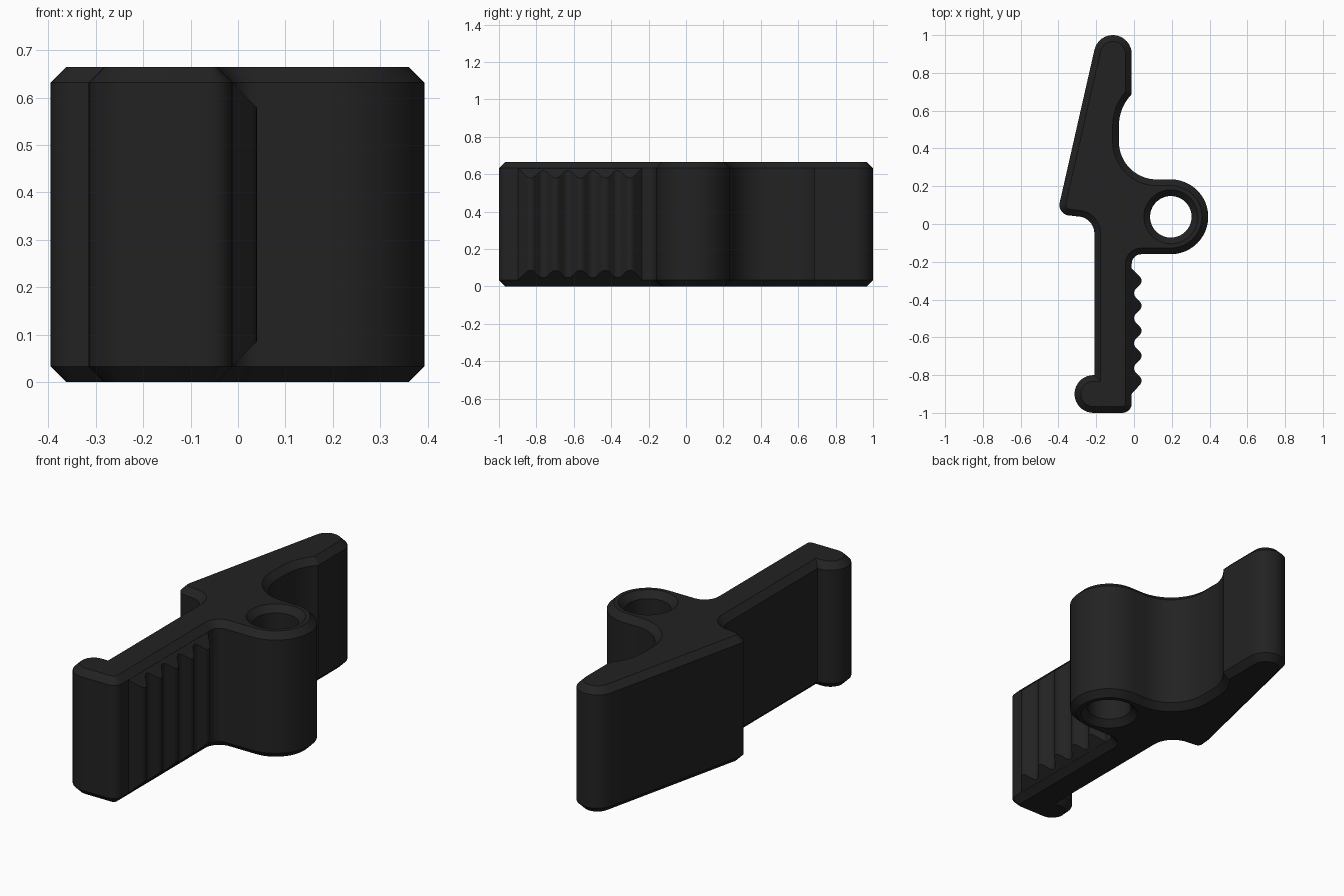
import bpy, bmesh, math
from mathutils import Vector

if "Cube" in bpy.data.objects:
    bpy.data.objects.remove(bpy.data.objects["Cube"])

HEIGHT, CHAMFER = 0.665, 0.033

black = bpy.data.materials.new("matte_black")
black.diffuse_color = (0.016, 0.016, 0.016, 1)
black.use_nodes = True
black.node_tree.nodes["Principled BSDF"].inputs["Base Color"].default_value = black.diffuse_color


def arc(cx, cy, r, a0, a1, n=12):
    """Points along an arc, angles in degrees."""
    return [Vector((cx + r * math.cos(math.radians(a0 + (a1 - a0) * i / n)),
                    cy + r * math.sin(math.radians(a0 + (a1 - a0) * i / n))))
            for i in range(n + 1)]


def inset(loop, d):
    """Move a closed loop to its left by d with mitred corners."""
    out = []
    for i, p in enumerate(loop):
        a = (p - loop[i - 1]).normalized()
        b = (loop[(i + 1) % len(loop)] - p).normalized()
        na, nb = Vector((-a.y, a.x)), Vector((-b.y, b.x))
        out.append(p + (na + nb) * d / (1 + na.dot(nb)))
    return out


def finish(bm, name):
    bmesh.ops.recalc_face_normals(bm, faces=bm.faces[:])
    mesh = bpy.data.meshes.new(name)
    bm.to_mesh(mesh)
    bm.free()
    mesh.materials.append(black)
    obj = bpy.data.objects.new(name, mesh)
    bpy.context.collection.objects.link(obj)
    bpy.ops.object.select_all(action='DESELECT')
    obj.select_set(True)
    bpy.context.view_layer.objects.active = obj
    bpy.ops.object.shade_smooth_by_angle(angle=math.radians(25))
    return obj


# Lever outline, counter-clockwise
outline = (
    arc(-0.112, 0.90, 0.10, 0, 167.5, 16)        # rounded tip
    + arc(-0.34, 0.10, 0.055, 167.5, 270, 8)     # heel corner
    + arc(-0.30, -0.05, 0.09, 90, 0)             # heel fillet
    + [Vector((-0.21, -0.80))]
    + arc(-0.215, -0.90, 0.10, 90, 270, 16)      # hook at the end
    + arc(-0.062, -0.95, 0.05, 270, 360, 8)      # end corner
    + arc(0.038, -0.21, 0.05, 180, 90, 8)        # fillet under the pivot
    + arc(0.195, 0.038, 0.198, -90, 90, 24)      # pivot lobe
    + arc(0.12, 0.436, 0.20, 270, 180, 16)       # finger recess
    + arc(0.16, 0.52, 0.24, 180, 135.8, 8)
)
hole = arc(0.195, 0.038, 0.11, 360, 0, 40)[:-1]  # clockwise, so left is solid

# Lever body: chamfered walls around outline and hole, then filled caps
bm = bmesh.new()
caps = ([], [])
for loop in (outline, hole):
    small = inset(loop, CHAMFER)
    levels = ((small, 0), (loop, CHAMFER), (loop, HEIGHT - CHAMFER), (small, HEIGHT))
    rings = [[bm.verts.new((p.x, p.y, z)) for p in pts] for pts, z in levels]
    n = len(loop)
    for lo, hi in zip(rings, rings[1:]):
        for i in range(n):
            j = (i + 1) % n
            bm.faces.new((lo[i], lo[j], hi[j], hi[i]))
    for cap, ring in zip(caps, (rings[0], rings[-1])):
        cap.extend(bm.edges.get((ring[i - 1], ring[i])) for i in range(n))
for cap in caps:
    bmesh.ops.triangle_fill(bm, edges=cap, use_beauty=True)
finish(bm, "lever_body")

# Grip ridges: rounded zigzag whose ends slope in line with the body chamfer
PITCH, R, FACE = 0.1325, 0.032, -0.013
profile = [Vector((FACE, -0.90))]
for k in range(5):
    tip_y = -0.83 + k * PITCH
    profile += arc(0.053 - R * math.sqrt(2), tip_y, R, -45, 45, 6)
    if k < 4:
        profile += arc(FACE + R * math.sqrt(2), tip_y + PITCH / 2, R, 225, 135, 6)
profile.append(Vector((FACE, -0.234)))

bm = bmesh.new()
low = [bm.verts.new((p.x, p.y, CHAMFER + p.x - FACE)) for p in profile]
high = [bm.verts.new((p.x, p.y, HEIGHT - CHAMFER - p.x + FACE)) for p in profile]
for i in range(len(profile) - 1):
    bm.faces.new((low[i], low[i + 1], high[i + 1], high[i]))
bm.faces.new((low[0], high[0], high[-1], low[-1]))
bm.faces.new(low)
bm.faces.new(high)
finish(bm, "grip_ridges")
